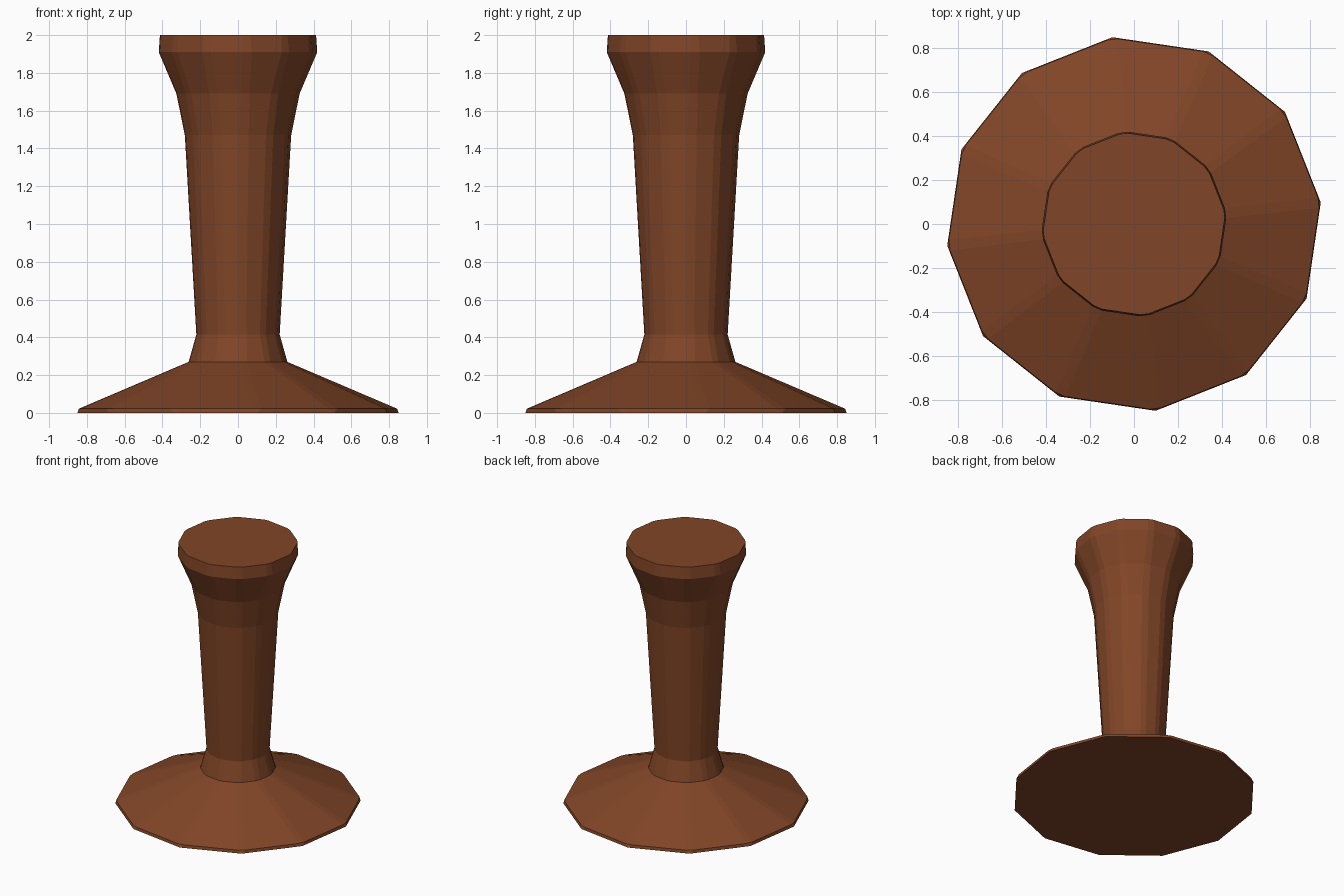
import bpy, bmesh, math
from mathutils import Vector

if "Cube" in bpy.data.objects:
    bpy.data.objects.remove(bpy.data.objects["Cube"])

SIDES, TURN = 12, math.radians(6.6)

wood = bpy.data.materials.new("brown_wood")
wood.diffuse_color = (0.22, 0.06, 0.02, 1)
wood.use_nodes = True
wood.node_tree.nodes["Principled BSDF"].inputs["Base Color"].default_value = wood.diffuse_color


def ring(bm, radius, z, cut):
    """Twelve-sided ring with each corner trimmed by 'cut'."""
    pts = [Vector((radius * math.cos(TURN + i * math.tau / SIDES),
                   radius * math.sin(TURN + i * math.tau / SIDES), z))
           for i in range(SIDES)]
    verts = []
    for i, p in enumerate(pts):
        for q in (pts[i - 1], pts[(i + 1) % SIDES]):
            verts.append(bm.verts.new(p + (q - p).normalized() * cut))
    return verts


def turned(name, profile):
    bm = bmesh.new()
    rings = [ring(bm, *row) for row in profile]
    for a, b in zip(rings, rings[1:]):
        for i in range(len(a)):
            j = (i + 1) % len(a)
            bm.faces.new((a[i], a[j], b[j], b[i]))
    bm.faces.new(rings[0][::-1])
    bm.faces.new(rings[-1])
    # untrimmed corners collapse to a single point
    bmesh.ops.remove_doubles(bm, verts=bm.verts, dist=0.0005)
    bmesh.ops.recalc_face_normals(bm, faces=bm.faces)
    mesh = bpy.data.meshes.new(name)
    bm.to_mesh(mesh)
    bm.free()
    mesh.materials.append(wood)
    obj = bpy.data.objects.new(name, mesh)
    bpy.context.collection.objects.link(obj)


# Flared foot, tapering shaft and widened head: (radius, height, corner trim)
turned("turned_pedestal", [
    (0.856, 0.0, 0.0),
    (0.852, 0.022, 0.025),
    (0.266, 0.27, 0.02),
    (0.225, 0.415, 0.02),
    (0.287, 1.47, 0.025),
    (0.332, 1.69, 0.025),
    (0.426, 1.91, 0.025),
    (0.419, 2.0, 0.02),
])
